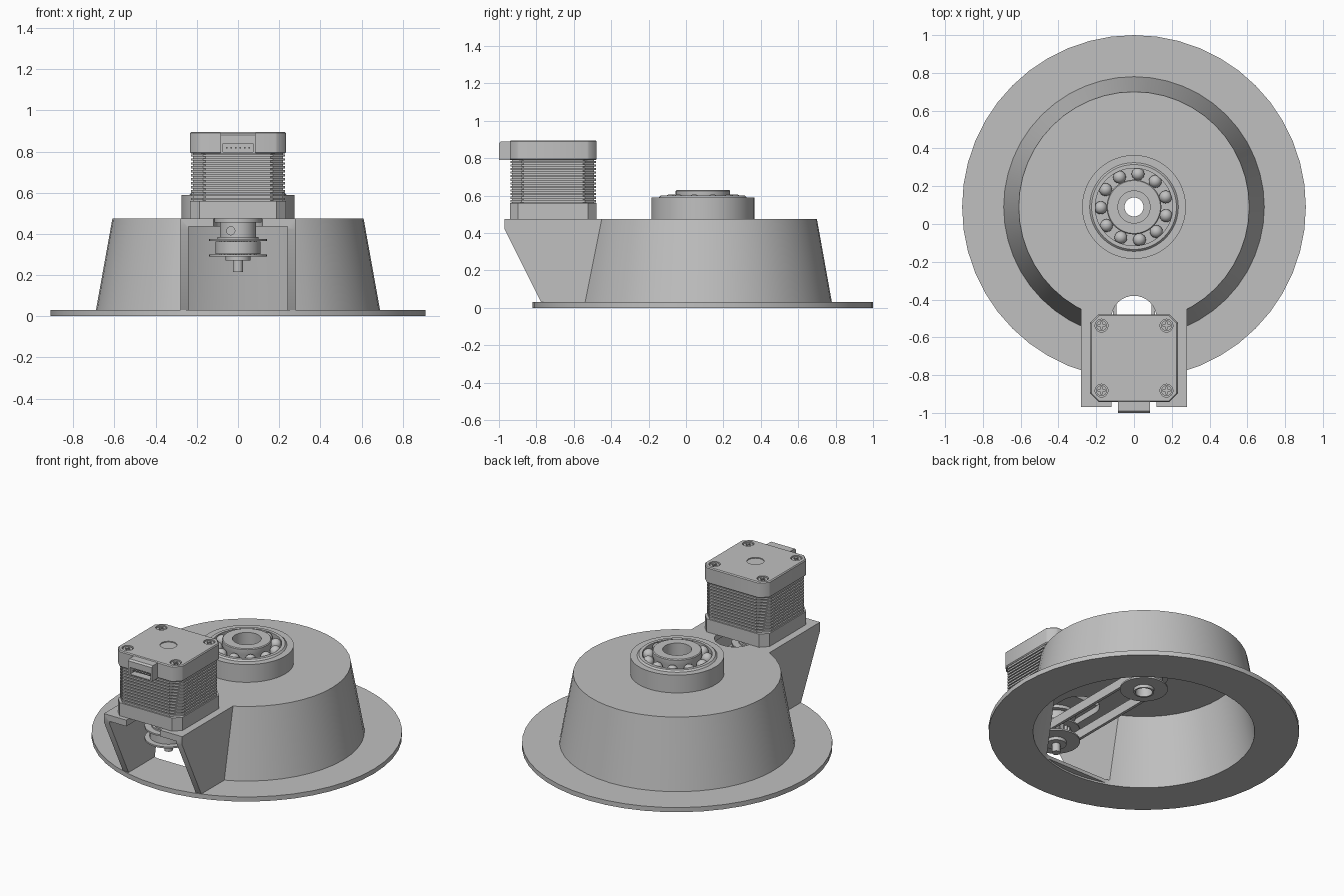
import bpy, bmesh, math
from mathutils import Vector

cube = bpy.data.objects.get("Cube")
if cube:
    bpy.data.objects.remove(cube, do_unlink=True)

grey = bpy.data.materials.new("plain grey")
grey.use_nodes = True
COLOUR = (0.53, 0.53, 0.53, 1)
grey.diffuse_color = COLOUR
grey.node_tree.nodes["Principled BSDF"].inputs["Base Color"].default_value = COLOUR

HUB_Y, MOTOR_Y = 0.09, -0.71


def finish(name, bm):
    bmesh.ops.recalc_face_normals(bm, faces=bm.faces[:])
    mesh = bpy.data.meshes.new(name)
    bm.to_mesh(mesh)
    bm.free()
    mesh.materials.append(grey)
    ob = bpy.data.objects.new(name, mesh)
    bpy.context.collection.objects.link(ob)
    return ob


def activate(ob):
    bpy.ops.object.select_all(action='DESELECT')
    ob.select_set(True)
    bpy.context.view_layer.objects.active = ob


def smooth(ob, angle=30):
    activate(ob)
    bpy.ops.object.shade_smooth_by_angle(angle=math.radians(angle))
    return ob


def lathe(name, profile, y, segs=48):
    """Revolve a closed (radius, z) outline about a vertical axis."""
    bm = bmesh.new()
    rings = []
    for i in range(segs):
        a = math.tau * i / segs
        rings.append([bm.verts.new((r * math.sin(a), y + r * math.cos(a), z)) for r, z in profile])
    n = len(profile)
    for i in range(segs):
        p, q = rings[i], rings[(i + 1) % segs]
        for j in range(n):
            k = (j + 1) % n
            bm.faces.new((p[j], p[k], q[k], q[j]))
    bmesh.ops.remove_doubles(bm, verts=bm.verts[:], dist=1e-5)
    return smooth(finish(name, bm))


def prism(bm, outline, lo, hi, axis='z'):
    """Extrude an outline: (x, y) along z, (y, z) along x, or (x, z) along y."""
    place = {'z': lambda u, v, t: (u, v, t),
             'x': lambda u, v, t: (t, u, v),
             'y': lambda u, v, t: (u, t, v)}[axis]
    a = [bm.verts.new(place(u, v, lo)) for u, v in outline]
    b = [bm.verts.new(place(u, v, hi)) for u, v in outline]
    bm.faces.new(a)
    bm.faces.new(b)
    for i in range(len(a)):
        j = (i + 1) % len(a)
        bm.faces.new((a[i], a[j], b[j], b[i]))


def solid(name, outline, lo, hi, axis='z'):
    bm = bmesh.new()
    prism(bm, outline, lo, hi, axis)
    return finish(name, bm)


def rect(u0, u1, v0, v1):
    return [(u0, v0), (u1, v0), (u1, v1), (u0, v1)]


def circle(r, u=0, v=0, n=24, start=0, sweep=math.tau):
    return [(u + r * math.cos(start + sweep * i / n), v + r * math.sin(start + sweep * i / n))
            for i in range(n)]


def chamfered(h, c, y):
    quarter = [(h, h - c), (h - c, h), (c - h, h), (-h, h - c)]
    return [(u, y + v) for u, v in quarter + [(-u, -v) for u, v in quarter]]


def combine(ob, tool, operation):
    mod = ob.modifiers.new("cut", 'BOOLEAN')
    mod.object, mod.operation, mod.solver = tool, operation, 'EXACT'
    tool.hide_render = True
    activate(ob)
    bpy.ops.object.modifier_apply(modifier=mod.name)
    bpy.data.objects.remove(tool, do_unlink=True)


# Conical housing with base flange and bearing collar
housing = lathe("housing", [
    (0.91, 0), (0.91, 0.03), (0.69, 0.03), (0.61, 0.475), (0.275, 0.475), (0.275, 0.59),
    (0.235, 0.59), (0.235, 0.46), (0.18, 0.46), (0.18, 0.435), (0.57, 0.435), (0.65, 0)], HUB_Y)

# Motor bracket joined to the housing, then hollowed and slotted
bracket = solid("bracket", [(-0.97, 0.475), (-0.97, 0.42), (-0.775, 0.03), (-0.765, 0.01),
                            (-0.52, 0.01), (-0.43, 0.475)], -0.28, 0.28, 'x')
combine(housing, bracket, 'UNION')
combine(housing, solid("bay", rect(-1.1, -0.4, 0.03, 0.435), -0.24, 0.24, 'x'), 'DIFFERENCE')
slot = [(0.12, -1.1)] + circle(0.12, 0, -0.5, 16, 0, math.pi) + [(-0.12, -0.5), (-0.12, -1.1)]
combine(housing, solid("slot", slot, 0.4, 0.55), 'DIFFERENCE')
smooth(housing)

# Ball bearing
lathe("bearing_outer_ring", [(0.235, 0.46), (0.235, 0.59), (0.225, 0.6), (0.205, 0.6),
                             (0.205, 0.565), (0.212, 0.54), (0.205, 0.46)], HUB_Y)
lathe("bearing_inner_ring", [(0.088, 0.44), (0.085, 0.63), (0.14, 0.63), (0.145, 0.625),
                             (0.145, 0.59), (0.135, 0.56), (0.145, 0.44)], HUB_Y)
lathe("bearing_cage", [(0.14, 0.53), (0.14, 0.55), (0.21, 0.55), (0.21, 0.53)], HUB_Y)
bm = bmesh.new()
BALLS = 11
for u, v in circle(0.176, 0, HUB_Y, BALLS, 1.45):
    made = bmesh.ops.create_uvsphere(bm, u_segments=16, v_segments=10, radius=0.034)
    bmesh.ops.translate(bm, verts=made["verts"], vec=Vector((u, v, 0.573)))
smooth(finish("bearing_balls", bm), 60)


# Two matching toothed pulleys
def pulley(name, y, bore, top):
    lathe(name + "_hub", [(bore, 0.27), (0.06, 0.27), (0.06, 0.29), (0.14, 0.29), (0.14, 0.3),
                          (0.075, 0.3), (0.075, 0.365), (0.14, 0.365), (0.14, 0.375),
                          (0.1, 0.375), (0.1, 0.385), (0.088, 0.385), (0.088, top),
                          (bore, top)], y)
    teeth = 20
    gear = [(r * math.cos(a), y + r * math.sin(a))
            for i in range(teeth) for r, f in ((0.078, 0), (0.09, 0.25), (0.09, 0.5), (0.078, 0.75))
            for a in [math.tau * (i + f) / teeth]]
    solid(name + "_teeth", gear, 0.3, 0.365)
    return bpy.data.objects[name + "_hub"]


drive = pulley("drive_pulley", MOTOR_Y, 0.024, 0.465)
combine(drive, solid("grub_hole", circle(0.02, -0.035, 0.415, 16), -0.83, -0.73, 'y'), 'DIFFERENCE')
smooth(drive)
pulley("driven_pulley", HUB_Y, 0.05, 0.5)
combine(bpy.data.objects["driven_pulley_teeth"],
        solid("bore", circle(0.06, 0, HUB_Y, 32), 0.2, 0.5), 'DIFFERENCE')
solid("motor_shaft", circle(0.025, 0, MOTOR_Y), 0.215, 0.48)


# Drive belt looped around both pulleys
def loop(r):
    return (circle(r, 0, HUB_Y, 16, 0, math.pi) + [(-r, HUB_Y)]
            + circle(r, 0, MOTOR_Y, 16, math.pi, math.pi) + [(r, MOTOR_Y)])


belt = solid("belt", loop(0.11), 0.303, 0.362)
combine(belt, solid("belt_inside", loop(0.092), 0.2, 0.45), 'DIFFERENCE')
smooth(belt)

# Stepper motor: lower cap, laminated core, upper cap
lathe("motor_boss", [(0, 0.455), (0.115, 0.455), (0.115, 0.48), (0, 0.48)], MOTOR_Y, 32)
solid("motor_lower_cap", chamfered(0.232, 0.045, MOTOR_Y), 0.475, 0.56)
bm = bmesh.new()
PLATES = 12
step = 0.23 / PLATES
prism(bm, chamfered(0.219, 0.06, MOTOR_Y), 0.555, 0.795)
for i in range(PLATES):
    z = 0.56 + i * step
    prism(bm, chamfered(0.229, 0.06, MOTOR_Y), z + step * 0.2, z + step * 0.8)
finish("motor_core", bm)

cap = solid("motor_upper_cap", chamfered(0.232, 0.045, MOTOR_Y), 0.79, 0.895)
bevel = cap.modifiers.new("soft_edges", 'BEVEL')
bevel.width, bevel.segments = 0.006, 1
activate(cap)
bpy.ops.object.modifier_apply(modifier=bevel.name)
corners = [(sx * 0.172, MOTOR_Y + sy * 0.172) for sx in (-1, 1) for sy in (-1, 1)]
bm = bmesh.new()
for u, v in corners:
    prism(bm, circle(0.034, u, v), 0.87, 0.95)
prism(bm, circle(0.05, 0, MOTOR_Y, 32), 0.889, 0.95)
combine(cap, finish("cap_holes", bm), 'DIFFERENCE')
smooth(cap)

# Cross-head screws in the upper cap
for i, (u, v) in enumerate(corners):
    screw = solid(f"screw_{i + 1}", circle(0.028, u, v), 0.865, 0.89)
    for w, h in ((0.018, 0.005), (0.005, 0.018)):
        combine(screw, solid("cross", rect(u - w, u + w, v - h, v + h), 0.88, 0.95), 'DIFFERENCE')

# Cable socket with pins on the front of the motor
socket = solid("socket", [(-0.92, 0.89), (-0.99, 0.89), (-1, 0.88), (-1, 0.79), (-0.92, 0.79)],
               -0.085, 0.085, 'x')
combine(socket, solid("socket_recess", rect(-0.073, 0.073, 0.797, 0.84), -1.1, -0.955, 'y'),
        'DIFFERENCE')
bm = bmesh.new()
for i in range(6):
    x = (i - 2.5) * 0.022
    prism(bm, rect(x - 0.003, x + 0.003, 0.815, 0.821), -0.99, -0.95, 'y')
finish("socket_pins", bm)
